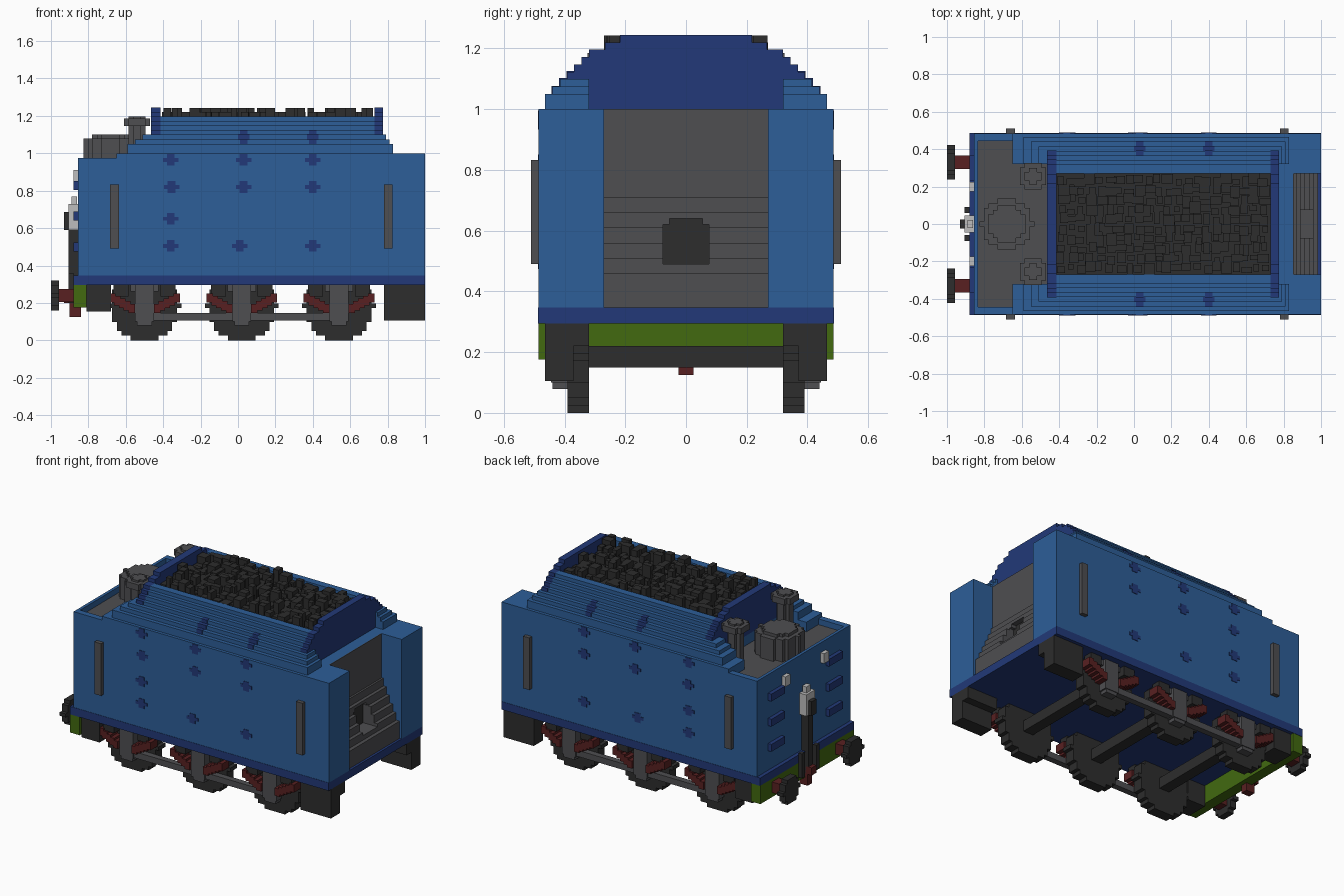
import bpy, bmesh, math, random

if "Cube" in bpy.data.objects:
    bpy.data.objects.remove(bpy.data.objects["Cube"], do_unlink=True)
random.seed(4)
V = 0.0245  # block size


def mat(name, r, g, b):
    lin = [((c / 255 + 0.055) / 1.055) ** 2.4 for c in (r, g, b)] + [1.0]
    m = bpy.data.materials.new(name)
    m.use_nodes = True
    m.diffuse_color = lin
    m.node_tree.nodes["Principled BSDF"].inputs["Base Color"].default_value = lin
    return m


BLUE = mat("body blue", 45, 94, 152)
NAVY = mat("dark blue", 34, 57, 120)
GREY = mat("grey metal", 78, 78, 81)
BLACK = mat("black iron", 45, 45, 45)
GREEN = mat("beam green", 66, 106, 16)
RED = mat("dark red", 88, 32, 33)
WHITE = mat("lamp white", 190, 190, 190)


def build(name, material, boxes, mirror=False):
    """One object from boxes (x0, x1, y0, y1, z0, z1), optionally mirrored in y."""
    bm = bmesh.new()
    boxes = list(boxes)
    if mirror:
        boxes += [(a, b, -d, -c, e, f) for a, b, c, d, e, f in boxes]
    for x0, x1, y0, y1, z0, z1 in boxes:
        vs = bmesh.ops.create_cube(bm, size=1)["verts"]
        for v in vs:
            v.co = (x0 if v.co.x < 0 else x1, y0 if v.co.y < 0 else y1, z0 if v.co.z < 0 else z1)
    me = bpy.data.meshes.new(name)
    bm.to_mesh(me)
    bm.free()
    me.materials.append(material)
    ob = bpy.data.objects.new(name, me)
    bpy.context.collection.objects.link(ob)
    return ob


def disc(axis, c, r, a0, a1):
    """Stepped round disc: rows of blocks across a circle, from a0 to a1 along axis."""
    n = max(2, round(2 * r / V))
    h = 2 * r / n
    out = []
    for i in range(n):
        lo = -r + i * h
        mid = lo + h / 2
        w = max(h, round(math.sqrt(r * r - mid * mid) / h) * h)
        u0, u1, v0, v1 = c[0] - w, c[0] + w, c[1] + lo, c[1] + lo + h
        out.append({"x": (a0, a1, u0, u1, v0, v1),
                    "y": (u0, u1, a0, a1, v0, v1),
                    "z": (u0, u1, v0, v1, a0, a1)}[axis])
    return out


# Base plate and tank
build("base_plate", NAVY, [(-0.88, 1.0, -0.487, 0.487, 0.295, 0.347)])
build("tank_body", BLUE, [
    (-0.855, 0.85, -0.485, 0.485, 0.347, 0.93),
    (-0.465, 0.85, -0.485, 0.485, 0.93, 1.0),
    (-0.855, -0.835, -0.485, 0.485, 0.93, 0.975)])
build("tank_side_walls", BLUE, [
    (-0.835, -0.65, 0.445, 0.485, 0.93, 0.975),
    (-0.65, -0.465, 0.32, 0.485, 0.93, 1.0),
    (0.85, 1.0, 0.27, 0.485, 0.347, 1.0)], True)
build("rear_deck", GREY, [
    (-0.835, -0.65, -0.445, 0.445, 0.93, 0.937),
    (-0.65, -0.465, -0.32, 0.32, 0.93, 0.937)])

# Stepped shoulders: (z0, z1, outer y, x start, x end)
LAYERS = [(1.0, 1.05, 0.465, -0.59, 0.83), (1.05, 1.075, 0.44, -0.55, 0.81),
          (1.075, 1.1, 0.415, -0.51, 0.79), (1.1, 1.123, 0.39, -0.415, 0.73),
          (1.123, 1.148, 0.366, -0.415, 0.73), (1.148, 1.172, 0.342, -0.415, 0.73),
          (1.172, 1.196, 0.318, -0.415, 0.73)]
build("shoulders", BLUE, [(a, b, 0.32 if a < -0.45 else 0.27, y, z0, z1)
                          for z0, z1, y, a, b in LAYERS], True)
build("bunker_inner_walls", BLUE, [(-0.415, 0.73, 0.27, 0.32, 1.0, 1.15)], True)

# Curved bunker end plates
PANEL = [(1.0, 1.1, 0.32), (1.1, 1.123, 0.392), (1.123, 1.148, 0.368), (1.148, 1.172, 0.344),
         (1.172, 1.196, 0.32), (1.196, 1.22, 0.267), (1.22, 1.245, 0.218)]
for nm, xa, xb in (("rear", -0.465, -0.415), ("front", 0.73, 0.775)):
    build("bunker_plate_" + nm, NAVY, [(xa, xb, -y, y, a, b) for a, b, y in PANEL])

# Coal bed with loose lumps
coal = [(-0.415, 0.73, -0.27, 0.27, 1.0, 1.15)]
for i in range(22):
    for j in range(10):
        x = -0.385 + i * 0.0515 + random.uniform(-0.012, 0.012)
        y = -0.235 + j * 0.052 + random.uniform(-0.012, 0.012)
        s, t = random.uniform(0.014, 0.032), random.uniform(0.014, 0.032)
        coal.append((max(x - s, -0.415), min(x + s, 0.73), max(y - t, -0.27), min(y + t, 0.27),
                     1.14, random.choice((1.172, 1.196, 1.196, 1.22, 1.22, 1.242))))
build("coal", BLACK, coal)

# Coal chute in the front recess, with shovel opening
steps = [(0.347, 0.46, 0.985), (0.46, 0.51, 0.96), (0.51, 0.56, 0.937), (0.56, 0.61, 0.913),
         (0.61, 0.66, 0.89), (0.66, 0.71, 0.868), (0.71, 1.0, 0.855)]
chute = []
for z0, z1, x in steps:
    chute += [(0.85, x, 0.075, 0.27, z0, z1), (0.85, x, -0.27, -0.075, z0, z1)]
    if z0 < 0.49:
        chute.append((0.85, x, -0.075, 0.075, z0, min(z1, 0.49)))
    if z1 > 0.64:
        chute.append((0.85, x, -0.075, 0.075, max(z0, 0.64), z1))
chute += [(0.85, 0.89, 0.055, 0.075, 0.62, 0.64), (0.85, 0.89, -0.075, -0.055, 0.62, 0.64)]
build("coal_chute", GREY, chute)
build("chute_opening", BLACK, [(0.85, 0.857, -0.075, 0.075, 0.49, 0.64)])

# Round side studs
studs = []
for x, z in [(-0.36, 0.965), (0.03, 0.965), (0.4, 0.965), (-0.355, 0.82), (0.03, 0.82),
             (0.4, 0.82), (-0.36, 0.65), (-0.36, 0.505), (0.01, 0.505), (0.4, 0.505)]:
    studs += disc("y", (x, z), 0.031, 0.48, 0.488)
for x in (0.03, 0.4):
    for (z0, z1, y, _, _), w in zip(LAYERS[1:4], (0.02, 0.031, 0.02)):
        studs.append((x - w, x + w, y - 0.026, y + 0.003, z0, z1 + 0.002))
build("side_studs", NAVY, studs, True)

# Handrails
build("handrails", GREY, [(-0.685, -0.637, 0.485, 0.511, 0.49, 0.832),
                          (0.78, 0.825, 0.485, 0.511, 0.49, 0.832)], True)

# Water filler and vents on the rear deck
build("water_filler", GREY, disc("z", (-0.68, 0), 0.135, 0.93, 1.08)
      + disc("z", (-0.68, 0), 0.1, 1.08, 1.1))
build("vents", GREY, disc("z", (-0.54, 0.255), 0.045, 0.93, 1.17)
      + disc("z", (-0.54, 0.255), 0.07, 1.145, 1.185)
      + disc("z", (-0.54, 0.255), 0.045, 1.185, 1.197), True)

# Rear fittings: steps, lamp brackets, lamp, hose and coupling
build("rear_steps", NAVY, [(-0.88, -0.855, 0.23, 0.37, z, z + 0.048)
                           for z in (0.475, 0.64, 0.805)], True)
build("lamp_brackets", WHITE, [(-0.88, -0.855, 0.175, 0.225, 0.845, 0.91)], True)
build("rear_lamp", WHITE, [(-0.905, -0.855, -0.045, 0.045, 0.59, 0.73),
                           (-0.89, -0.86, -0.022, 0.022, 0.73, 0.77)])
build("lamp_lens", BLACK, [(-0.93, -0.905, -0.024, 0.024, 0.59, 0.685)])
build("lamp_post", BLACK, [(-0.905, -0.855, -0.024, 0.024, 0.3, 0.59),
                           (-0.905, -0.88, -0.024, 0.024, 0.2, 0.3)])
build("brake_hoses", BLACK, [(-0.905, -0.88, 0.06, 0.09, 0.2, 0.36)], True)
build("coupling", RED, [(-0.9, -0.84, -0.024, 0.024, 0.125, 0.22),
                        (-0.93, -0.88, -0.024, 0.024, 0.2, 0.25)])

# Buffer beam and buffers
build("buffer_beam", GREEN, [(-0.88, -0.81, -0.485, 0.485, 0.175, 0.296)])
build("buffer_shafts", RED, [(-0.96, -0.88, 0.295, 0.365, 0.205, 0.275)], True)
build("buffer_heads", BLACK, disc("x", (0.33, 0.24), 0.08, -1.0, -0.957), True)

# Frame ends and footsteps
build("frame_ends", BLACK, [(0.78, 1.0, 0.32, 0.465, 0.22, 0.296),
                            (0.78, 1.0, 0.37, 0.465, 0.105, 0.22),
                            (-0.81, -0.68, 0.32, 0.465, 0.155, 0.296)], True)

# Wheels, axles, springs and axle boxes
AXLES = (-0.5, 0.02, 0.54)
wheels, springs, boxes, hangers = [], [], [], []
for x in AXLES:
    wheels += disc("y", (x, 0.185), 0.185, 0.32, 0.39)
    boxes += [(x - 0.05, x + 0.05, 0.39, 0.445, 0.1, 0.296),
              (x - 0.075, x + 0.075, 0.39, 0.425, 0.26, 0.296),
              (x - 0.04, x + 0.04, 0.39, 0.44, 0.078, 0.1)]
    for s in (-1, 1):
        for i in range(5):
            a, b = sorted((x + s * (0.05 + i * 0.026), x + s * (0.085 + i * 0.026)))
            springs.append((a, b, 0.39, 0.462, 0.145 + i * 0.014, 0.195 + i * 0.014))
        a, b = sorted((x + s * 0.085, x + s * 0.165))
        hangers.append((a, b, 0.39, 0.45, 0.235, 0.296))
build("wheels", BLACK, wheels, True)
build("axles", BLACK, [(x - 0.036, x + 0.036, -0.32, 0.32, 0.15, 0.22) for x in AXLES])
build("springs", RED, springs, True)
build("spring_hangers", BLACK, hangers, True)
build("axle_boxes", GREY, boxes, True)
build("side_rods", GREY, [(-0.5, 0.58, 0.395, 0.435, 0.105, 0.145)], True)
